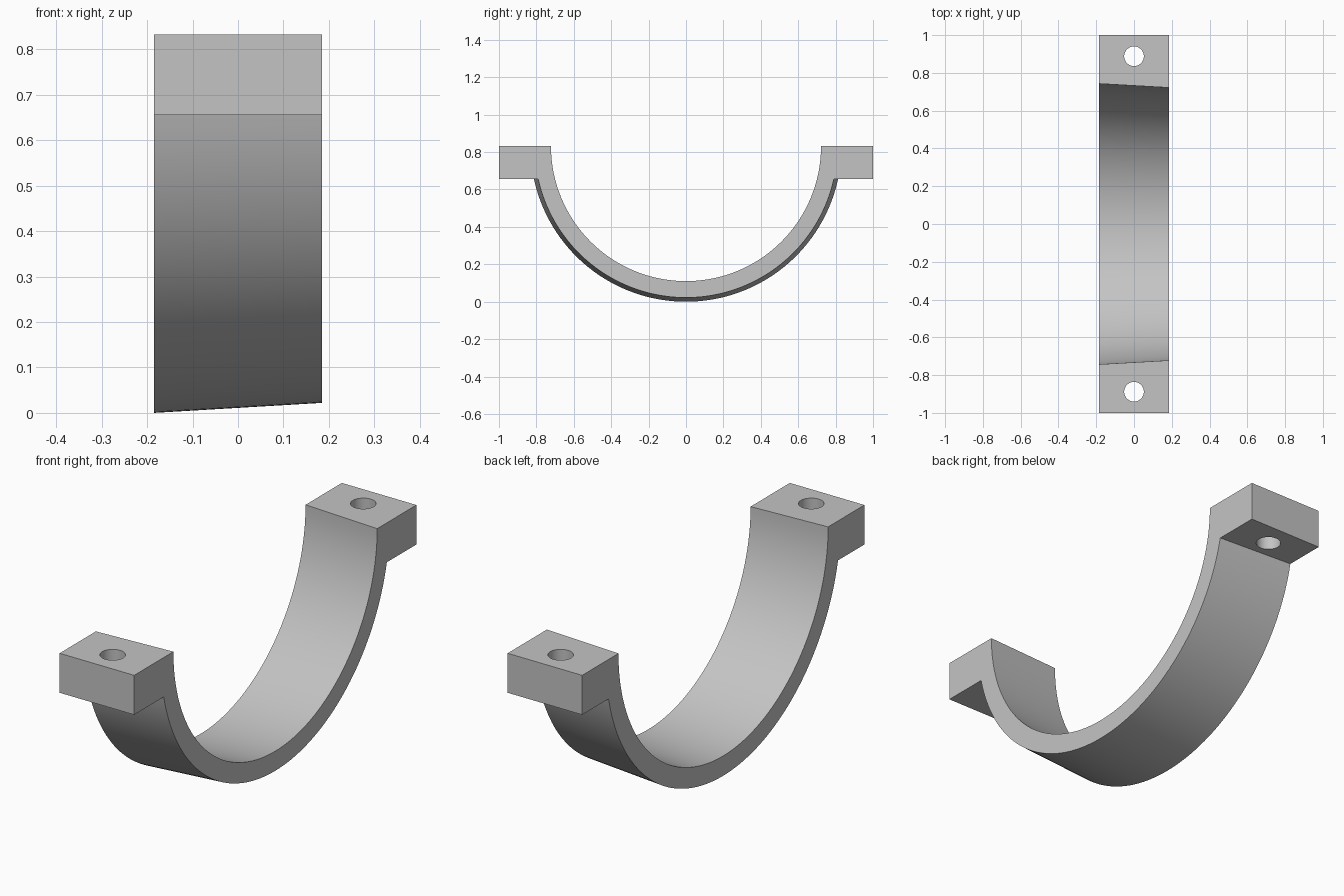
import bpy, bmesh
from math import sin, cos, asin, pi, radians

cube = bpy.data.objects.get("Cube")
if cube:
    bpy.data.objects.remove(cube, do_unlink=True)

HALF_W = 0.185      # half width along x
TOP = 0.832         # height of the arc centre and the lug tops
LUG = 0.177         # lug thickness
SEGMENTS = 72

grey = bpy.data.materials.new("plain grey")
grey.use_nodes = True
colour = (0.55, 0.55, 0.55, 1)
grey.diffuse_color = colour
grey.node_tree.nodes["Principled BSDF"].inputs["Base Color"].default_value = colour


def arc(radius, start, end):
    """Points (y, z) along an arc, angles measured down from +y."""
    steps = [start + (end - start) * i / SEGMENTS for i in range(SEGMENTS + 1)]
    return [(radius * cos(a), TOP - radius * sin(a)) for a in steps]


def section(inner, outer):
    """Closed outline of the strap with a square lug at each end."""
    a = asin(LUG / outer)
    return (arc(inner, 0, pi) + [(-1, TOP), (-1, TOP - LUG)]
            + arc(outer, pi - a, a) + [(1, TOP - LUG), (1, TOP)])


# Strap and lugs: two sections joined, tapering slightly along x
bm = bmesh.new()
ends = [[bm.verts.new((x, y, z)) for y, z in section(inner, outer)]
        for x, inner, outer in ((-HALF_W, 0.743, 0.832), (HALF_W, 0.722, 0.81))]
left, right = ends
for i in range(len(left)):
    j = (i + 1) % len(left)
    bm.faces.new((left[i], left[j], right[j], right[i]))
bm.faces.new(left)
bm.faces.new(right)
bmesh.ops.recalc_face_normals(bm, faces=bm.faces)
mesh = bpy.data.meshes.new("half_clamp")
bm.to_mesh(mesh)
bm.free()
clamp = bpy.data.objects.new("half_clamp", mesh)
bpy.context.collection.objects.link(clamp)
mesh.materials.append(grey)

# Bolt holes through both lugs
for y in (-0.888, 0.888):
    bpy.ops.mesh.primitive_cylinder_add(vertices=48, radius=0.052, depth=0.5,
                                        location=(0, y, TOP - LUG / 2))
    cutter = bpy.context.object
    cutter.name = "bolt_hole_cutter"
    cutter.hide_render = True
    cutter.data.materials.append(grey)
    cut = clamp.modifiers.new("bolt_hole", 'BOOLEAN')
    cut.operation = 'DIFFERENCE'
    cut.solver = 'EXACT'
    cut.object = cutter
    bpy.ops.object.select_all(action='DESELECT')
    clamp.select_set(True)
    bpy.context.view_layer.objects.active = clamp
    bpy.ops.object.modifier_apply(modifier=cut.name)
    bpy.data.objects.remove(cutter, do_unlink=True)

# Smooth curves, crisp edges
bpy.ops.object.shade_smooth_by_angle(angle=radians(25))
